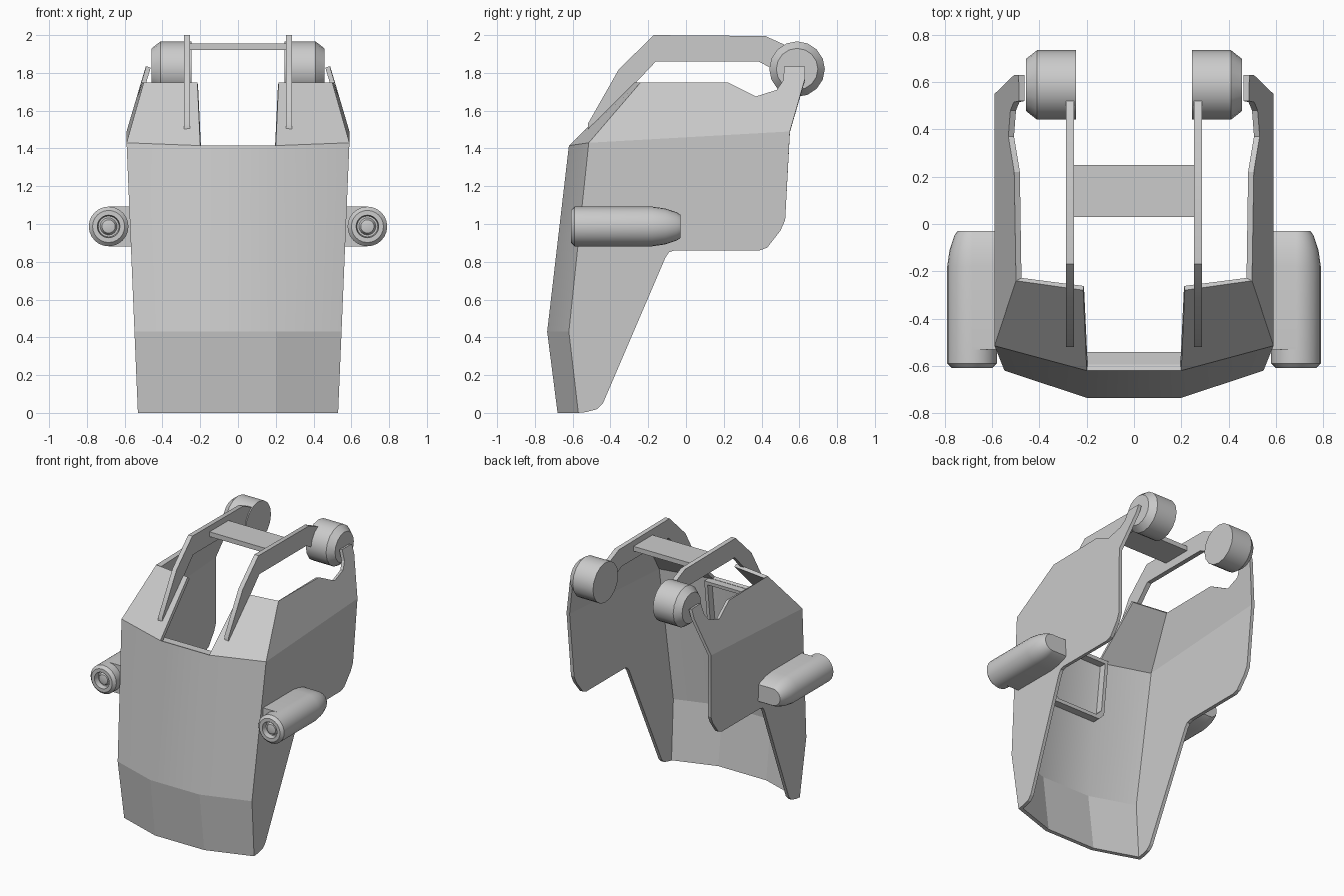
import bpy, bmesh
from math import cos, sin, pi, radians

cube = bpy.data.objects.get("Cube")
if cube:
    bpy.data.objects.remove(cube, do_unlink=True)

grey = bpy.data.materials.new("plain_grey")
grey.use_nodes = True
grey.diffuse_color = (0.6, 0.6, 0.6, 1)
grey.node_tree.nodes["Principled BSDF"].inputs["Base Color"].default_value = (0.6, 0.6, 0.6, 1)


def finish(name, bm, angle=30, solid=0.0):
    """Turn a bmesh into a shaded object, thickened if asked."""
    bmesh.ops.recalc_face_normals(bm, faces=bm.faces)
    if solid:
        bm.faces.ensure_lookup_table()
        if bm.faces[0].normal.y > 0:
            bmesh.ops.reverse_faces(bm, faces=bm.faces)
    mesh = bpy.data.meshes.new(name)
    bm.to_mesh(mesh)
    bm.free()
    mesh.materials.append(grey)
    obj = bpy.data.objects.new(name, mesh)
    bpy.context.collection.objects.link(obj)
    bpy.ops.object.select_all(action='DESELECT')
    obj.select_set(True)
    bpy.context.view_layer.objects.active = obj
    if solid:
        mod = obj.modifiers.new("thickness", 'SOLIDIFY')
        mod.thickness = solid
        mod.offset = -1
        mod.use_even_offset = True
        bpy.ops.object.modifier_apply(modifier=mod.name)
    bpy.ops.object.shade_smooth_by_angle(angle=radians(angle))
    return obj


def prism(name, outline, x0, x1):
    """Extrude a (y, z) outline along x."""
    bm = bmesh.new()
    face = bm.faces.new([bm.verts.new((x0, y, z)) for y, z in outline])
    ext = bmesh.ops.extrude_face_region(bm, geom=[face])["geom"]
    bmesh.ops.translate(bm, vec=(x1 - x0, 0, 0),
                        verts=[v for v in ext if isinstance(v, bmesh.types.BMVert)])
    return finish(name, bm)


def lathe(name, profile, place, sides, angle):
    """Spin a (radius, along) profile; place maps (a, b, along) to a point."""
    bm = bmesh.new()
    rings = []
    for r, t in profile:
        n = sides if r else 1
        rings.append([bm.verts.new(place(r * cos(2 * pi * i / sides),
                                         r * sin(2 * pi * i / sides), t)) for i in range(n)])
    for a, b in zip(rings, rings[1:]):
        for i in range(sides):
            j = (i + 1) % sides
            ids = [a[i % len(a)], a[j % len(a)], b[j % len(b)], b[i % len(b)]]
            bm.faces.new(list(dict.fromkeys(ids)))
    return finish(name, bm, angle)


# Shell: bent front plate, sloping upper panels and side plates
def side_x(y, z):
    bend = 1.46 + 0.055 * y
    return 0.53 + 0.06 * z / bend if z < bend else 0.59 - 0.3 * (z - bend)


front_rows = [(-0.68, 0), (-0.735, 0.43), (-0.62, 1.415)]
corner = [(-0.57, 0), (-0.62, 0.43), (-0.515, 1.43)]
bend_back = (0.55, 1.49)
lower = [(0.525, 1.02), (0.50, 0.965), (0.43, 0.875), (0.39, 0.86), (-0.06, 0.86),
         (-0.09, 0.85), (-0.11, 0.82), (-0.44, 0.05), (-0.47, 0.02), (-0.53, 0.004)]
upper = [(0.63, 1.77), (0.63, 1.835), (0.52, 1.835), (0.515, 1.76), (0.48, 1.71),
         (0.37, 1.675), (0.22, 1.75), (-0.24, 1.75)]

bm = bmesh.new()
inner = {s: [bm.verts.new((s * 0.2, y, z)) for y, z in front_rows] for s in (1, -1)}
for i in (0, 1):
    bm.faces.new((inner[-1][i], inner[1][i], inner[1][i + 1], inner[-1][i + 1]))
for s in (1, -1):
    def on_side(points):
        return [bm.verts.new((s * side_x(y, z), y, z)) for y, z in points]
    edge, low, up = on_side(corner), on_side(lower), on_side(upper)
    back = on_side([bend_back])[0]
    for i in (0, 1):
        bm.faces.new((inner[s][i], edge[i], edge[i + 1], inner[s][i + 1]))
    bm.faces.new(edge + [back] + low)
    bm.faces.new([edge[2], back] + up)
    bm.faces.new((inner[s][2], edge[2], up[-1], bm.verts.new((s * 0.215, -0.28, 1.75))))
shell = finish("shell", bm, 18, 0.025)
for e in shell.data.edges:
    if all(abs(shell.data.vertices[v].co.z - 0.43) < 0.03 for v in e.vertices):
        e.use_edge_sharp = True

# Raised frame on the inner face of the front plate
bm = bmesh.new()


def frame_loop(inset, depth):
    x, top, bottom, cut = 0.23 - inset, 1.405 - inset, 0.97 + inset, 0.04
    pts = [(-x, top), (x, top), (x, bottom + cut), (x - cut, bottom),
           (cut - x, bottom), (-x, bottom + cut)]
    return [bm.verts.new((px, -0.62 - 0.112 * (1.415 - z) + depth, z)) for px, z in pts]


loops = [frame_loop(0, 0.01), frame_loop(0, 0.08), frame_loop(0.025, 0.08), frame_loop(0.025, 0.01)]
for k in range(4):
    a, b = loops[k], loops[(k + 1) % 4]
    for i in range(6):
        j = (i + 1) % 6
        bm.faces.new((a[i], a[j], b[j], b[i]))
finish("inner_frame", bm)

# Cross bar between the two rails
prism("cross_bar", [(0.03, 1.92), (0.25, 1.92), (0.25, 1.955), (0.03, 1.955)], -0.26, 0.26)

rail = [(-0.52, 1.50), (-0.52, 1.53), (-0.355, 1.82), (-0.17, 2.0), (0.42, 1.995), (0.52, 1.95),
        (0.52, 1.81), (0.48, 1.81), (0.385, 1.86), (-0.16, 1.86), (-0.49, 1.51)]
drum = [(0, 0.245), (0.147, 0.245), (0.147, 0.41), (0.11, 0.457), (0, 0.457)]
pod_tail = [(0.105, -0.18), (0.095, -0.11), (0.075, -0.05), (0.062, -0.03)]
pod = [(0, -0.60), (0.035, -0.592), (0.045, -0.572), (0.055, -0.572), (0.06, -0.61),
       (0.085, -0.61), (0.105, -0.59)] + pod_tail + [(0, -0.03)]
mount = [(0.105, -0.53)] + pod_tail

for s, side in ((1, "left"), (-1, "right")):
    # Bent rail
    prism(side + "_rail", rail, s * 0.253, s * 0.287)
    # Drum on the upper arm
    lathe(side + "_drum", drum, lambda a, b, t: (s * t, 0.588 + a, 1.82 + b), 16, 35)
    # Side pod with its square mount
    lathe(side + "_pod", pod, lambda a, b, t: (s * 0.685 + a, t, 0.987 + b), 24, 25)
    outline = [(t, 0.987 + r) for r, t in mount] + [(t, 0.987 - r) for r, t in reversed(mount)]
    prism(side + "_pod_mount", outline, s * 0.56, s * 0.685)
